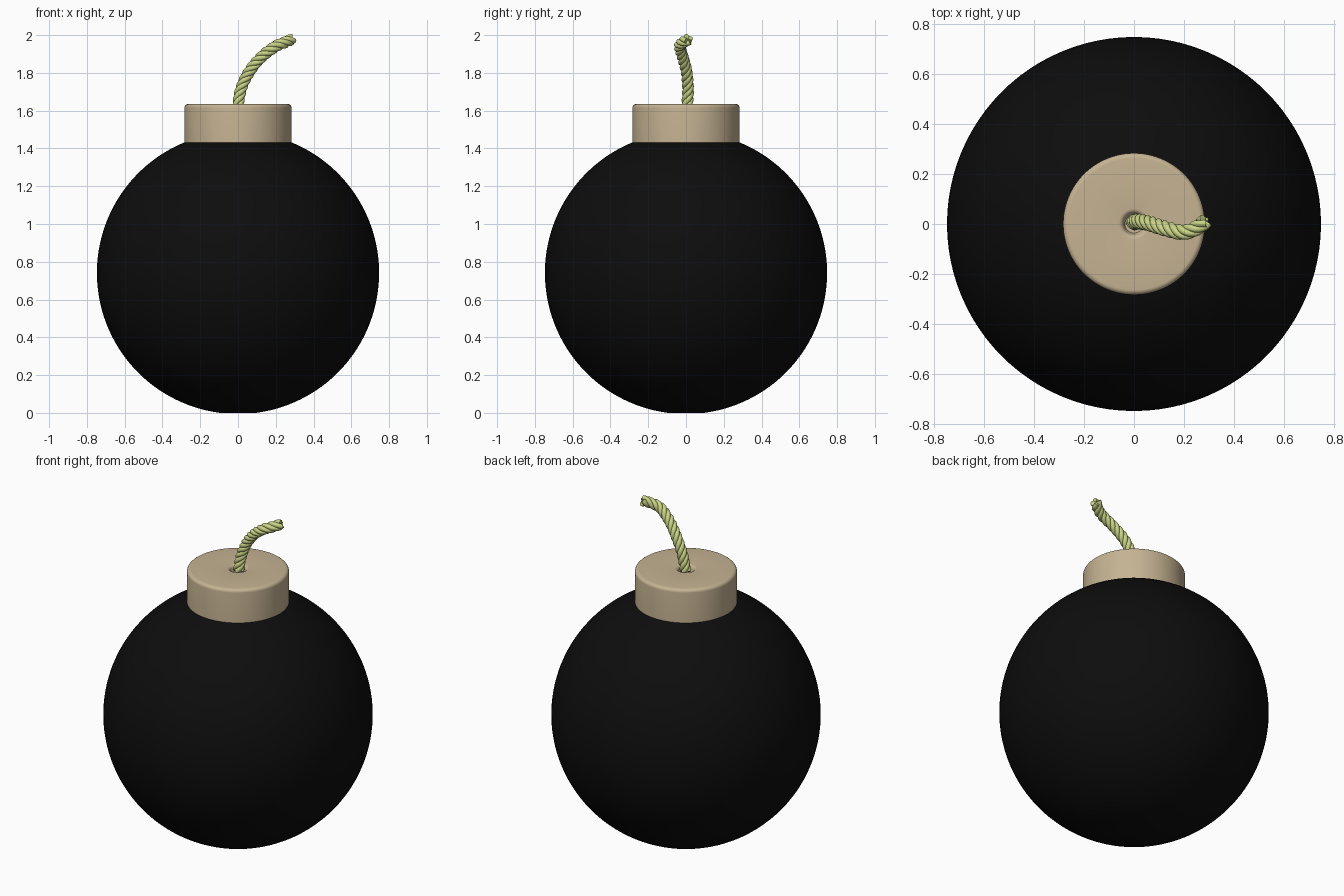
import bpy, bmesh, math
from mathutils import Vector, Quaternion

if "Cube" in bpy.data.objects:
    bpy.data.objects.remove(bpy.data.objects["Cube"])


def material(name, rgb, rough=0.6):
    m = bpy.data.materials.new(name)
    m.use_nodes = True
    m.diffuse_color = (*rgb, 1)
    bsdf = m.node_tree.nodes["Principled BSDF"]
    bsdf.inputs["Base Color"].default_value = (*rgb, 1)
    bsdf.inputs["Roughness"].default_value = rough
    return m


black = material("black", (0.004, 0.004, 0.004))
tan = material("tan", (0.56, 0.45, 0.29))
straw = material("straw_green", (0.60, 0.66, 0.24))


def lathe(name, profile, mat, steps=96):
    """Revolve a list of (radius, z) points, bottom to top, about z."""
    bm = bmesh.new()
    verts = [bm.verts.new((r, 0, z)) for r, z in profile]
    edges = [bm.edges.new(pair) for pair in zip(verts, verts[1:])]
    bmesh.ops.spin(bm, geom=verts + edges, cent=(0, 0, 0), axis=(0, 0, 1),
                   angle=math.tau, steps=steps)
    bmesh.ops.remove_doubles(bm, verts=bm.verts, dist=1e-5)
    bmesh.ops.recalc_face_normals(bm, faces=bm.faces)
    mesh = bpy.data.meshes.new(name)
    bm.to_mesh(mesh)
    bm.free()
    mesh.materials.append(mat)
    ob = bpy.data.objects.new(name, mesh)
    bpy.context.collection.objects.link(ob)
    select(ob)
    bpy.ops.object.shade_smooth_by_angle(angle=math.radians(40))
    return ob


def select(ob):
    bpy.ops.object.select_all(action="DESELECT")
    ob.select_set(True)
    bpy.context.view_layer.objects.active = ob


def arc(cr, cz, rad, start, end, n):
    return [(cr + rad * math.cos(start + (end - start) * i / n),
             cz + rad * math.sin(start + (end - start) * i / n)) for i in range(n + 1)]


# Round body with a small flat foot
R, CZ = 0.747, 0.741
ball = arc(0, CZ, R, -math.asin(CZ / R), math.pi / 2, 64)
lathe("round_body", [(0, 0)] + ball[:-1] + [(0, CZ + R)], black)

# Cap with rounded rim and a dimple for the fuse
rim = arc(0.263, 1.615, 0.02, 0, math.pi / 2, 6)
lip = arc(0.062, 1.615, 0.02, math.pi / 2, math.pi, 6)
lathe("cap", [(0, 1.41), (0.283, 1.41)] + rim + lip + [(0.036, 1.602), (0, 1.60)], tan)

# Fuse centre line
KEYS = [Vector(p) for p in [
    (0.0, 0.0, 1.53), (0.0, 0.006, 1.62), (0.018, 0.01, 1.72), (0.062, 0.002, 1.81),
    (0.125, -0.018, 1.885), (0.195, -0.033, 1.938), (0.245, -0.018, 1.96),
    (0.286, 0.012, 1.977), (0.32, 0.04, 1.99)]]


def centre_line(n=28):
    """Smooth path through the inner keys."""
    pts = []
    for a, b, c, d in zip(KEYS, KEYS[1:], KEYS[2:], KEYS[3:]):
        for i in range(n):
            t = i / n
            pts.append(0.5 * (2 * b + (c - a) * t + (2 * a - 5 * b + 4 * c - d) * t ** 2
                              + (3 * b - a - 3 * c + d) * t ** 3))
    return pts + [KEYS[-2]]


# Twisted rope fuse: strands wound around the centre line
STRANDS, OFFSET, THICK, PITCH = 4, 0.017, 0.0145, 0.15
path = centre_line()
curve = bpy.data.curves.new("fuse", "CURVE")
curve.dimensions = "3D"
curve.bevel_depth = THICK
curve.bevel_resolution = 3
curve.use_fill_caps = True
curve.materials.append(straw)
for s in range(STRANDS):
    spline = curve.splines.new("POLY")
    spline.points.add(len(path) - 1)
    side, length = Vector((1, 0, 0)), 0.0
    for i, p in enumerate(path):
        tangent = (path[min(i + 1, len(path) - 1)] - path[max(i - 1, 0)]).normalized()
        side = (side - tangent * side.dot(tangent)).normalized()
        if i:
            length += (p - path[i - 1]).length
        turn = math.tau * (s / STRANDS + length / PITCH)
        spline.points[i].co = (*(p + OFFSET * (Quaternion(tangent, turn) @ side)), 1)
fuse = bpy.data.objects.new("fuse", curve)
bpy.context.collection.objects.link(fuse)
select(fuse)
bpy.ops.object.convert(target="MESH")
bpy.ops.object.shade_smooth_by_angle(angle=math.radians(50))
